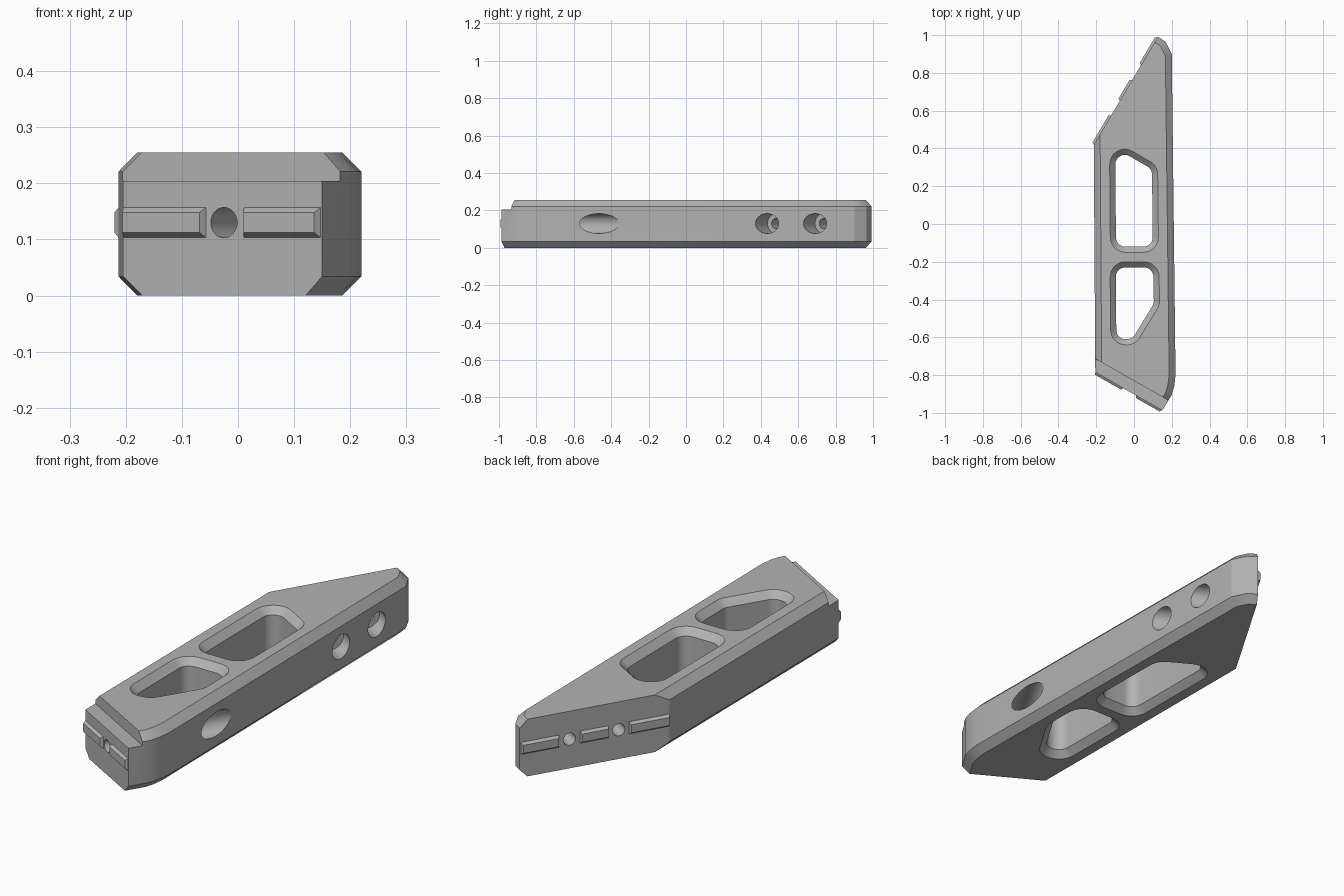
import bpy, bmesh, math
from mathutils import Vector

cube = bpy.data.objects.get("Cube")
if cube:
    bpy.data.objects.remove(cube, do_unlink=True)

H = 0.255       # body height
CH = 0.034      # edge chamfer
MID = 0.13      # height of the ridges and bores

grey = bpy.data.materials.new("plain grey")
grey.use_nodes = True
grey.diffuse_color = (0.45, 0.45, 0.45, 1)
grey.node_tree.nodes["Principled BSDF"].inputs["Base Color"].default_value = (0.45, 0.45, 0.45, 1)


def loft(name, rings):
    """Closed solid skinned through rings with equal point counts."""
    bm = bmesh.new()
    loops = [[bm.verts.new(p) for p in ring] for ring in rings]
    n = len(loops[0])
    for a, b in zip(loops, loops[1:]):
        for i in range(n):
            j = (i + 1) % n
            bm.faces.new((a[i], a[j], b[j], b[i]))
    bm.faces.new(loops[0][::-1])
    bm.faces.new(loops[-1])
    bmesh.ops.recalc_face_normals(bm, faces=bm.faces)
    mesh = bpy.data.meshes.new(name)
    bm.to_mesh(mesh)
    bm.free()
    mesh.materials.append(grey)
    obj = bpy.data.objects.new(name, mesh)
    bpy.context.collection.objects.link(obj)
    return obj


def left_normal(a, b):
    d = (b - a).normalized()
    return Vector((-d.y, d.x))


def inset(poly, dists):
    """Move each edge of a counter-clockwise polygon inward by its own distance."""
    pts = [Vector(p) for p in poly]
    n = len(pts)
    out = []
    for i in range(n):
        n1 = left_normal(pts[i - 1], pts[i])
        n2 = left_normal(pts[i], pts[(i + 1) % n])
        d1, d2 = dists[i - 1], dists[i]
        det = n1.x * n2.y - n1.y * n2.x
        out.append(pts[i] + Vector(((d1 * n2.y - d2 * n1.y) / det,
                                    (d2 * n1.x - d1 * n2.x) / det)))
    return out


def at(points, z):
    return [(p[0], p[1], z) for p in points]


def cut(body, cutter):
    cutter.hide_render = True
    mod = body.modifiers.new("cut", 'BOOLEAN')
    mod.operation = 'DIFFERENCE'
    mod.solver = 'EXACT'
    mod.object = cutter
    bpy.context.view_layer.objects.active = body
    bpy.ops.object.modifier_apply(modifier=mod.name)
    bpy.data.objects.remove(cutter, do_unlink=True)


# Main body: chamfered along the sides, square at the two slanted ends
outline = [(-0.205, -0.785), (0.15, -0.987), (0.198, -0.908), (0.213, -0.86), (0.22, -0.80),
           (0.2, 0.9), (0.167, 0.965), (0.127, 0.992), (-0.213, 0.42)]
flat = inset(outline, [0, CH, CH, CH, CH, CH, CH, 0, CH])
body = loft("body", [at(flat, 0), at(outline, CH), at(outline, H - CH), at(flat, H)])


class EndFace:
    """Places points on a slanted end: s along it, t into the body."""
    def __init__(self, a, b):
        self.a, self.d = Vector(a), (Vector(b) - Vector(a)).normalized()
        self.n = left_normal(Vector(a), Vector(b))

    def point(self, s, t, z):
        p = self.a + self.d * s + self.n * t
        return (p.x, p.y, z)

    def rect(self, s0, s1, z0, z1, t):
        return [self.point(s, t, z) for s, z in ((s0, z0), (s1, z0), (s1, z1), (s0, z1))]


front = EndFace(outline[0], outline[1])
back = EndFace(outline[7], outline[8])

# Ledge across the top of the front end
cut(body, loft("ledge_cutter", [front.rect(-0.1, 0.5, 0.204, 0.32, t) for t in (-0.1, 0.062)]))


# Windows with rounded corners and chamfered rims
def window_rings(poly, steps=8):
    pts = [Vector(p) for p in poly]
    n = len(pts)
    centres = inset(poly, [0.08] * n)
    rings = []
    for z, r in ((-0.01, 0.09), (0.03, 0.05), (H - 0.03, 0.05), (H + 0.01, 0.09)):
        ring = []
        for i, c in enumerate(centres):
            n1 = -left_normal(pts[i - 1], pts[i])
            n2 = -left_normal(pts[i], pts[(i + 1) % n])
            a1 = math.atan2(n1.y, n1.x)
            turn = (math.atan2(n2.y, n2.x) - a1) % (2 * math.pi)
            for k in range(steps + 1):
                a = a1 + turn * k / steps
                ring.append((c.x + r * math.cos(a), c.y + r * math.sin(a), z))
        rings.append(ring)
    return rings


windows = [
    [(-0.125, -0.15), (0.13, -0.15), (0.125, 0.308), (-0.13, 0.455)],
    [(-0.123, -0.64), (0.007, -0.64), (0.135, -0.43), (0.132, -0.2), (-0.127, -0.2)],
]
for poly in windows:
    cut(body, loft("window_cutter", window_rings(poly)))


# Stepped bores from each end face out through the right-hand long side
def bore(face, s, step, end, sides=32):
    rings = []
    for t, r in ((-0.05, 0.027), (step, 0.027), (step, 0.053), (end, 0.053)):
        rings.append([face.point(s + r * math.cos(2 * math.pi * k / sides), t,
                                 MID + r * math.sin(2 * math.pi * k / sides))
                      for k in range(sides)])
    cut(body, loft("bore_cutter", rings))


bore(front, 0.207, 0.25, 0.65)
bore(back, 0.221, 0.13, 0.38)
bore(back, 0.440, 0.26, 0.50)

# Locating ridges on the end faces
ridges = [("front_ridge", front, ((0.0, 0.17), (0.248, 0.405))),
          ("back_ridge", back, ((0.005, 0.175), (0.267, 0.395), (0.485, 0.665)))]
for name, face, spans in ridges:
    for i, (s0, s1) in enumerate(spans):
        loft(f"{name}_{i + 1}", [
            face.rect(s0, s1, MID - 0.027, MID + 0.027, 0.004),
            face.rect(s0, s1, MID - 0.027, MID + 0.027, 0),
            face.rect(s0 + 0.006, s1 - 0.006, MID - 0.018, MID + 0.018, -0.012)])

# Smooth the rounded walls, keep the hard edges
bpy.ops.object.select_all(action='DESELECT')
body.select_set(True)
bpy.context.view_layer.objects.active = body
bpy.ops.object.shade_smooth_by_angle(angle=math.radians(25))
